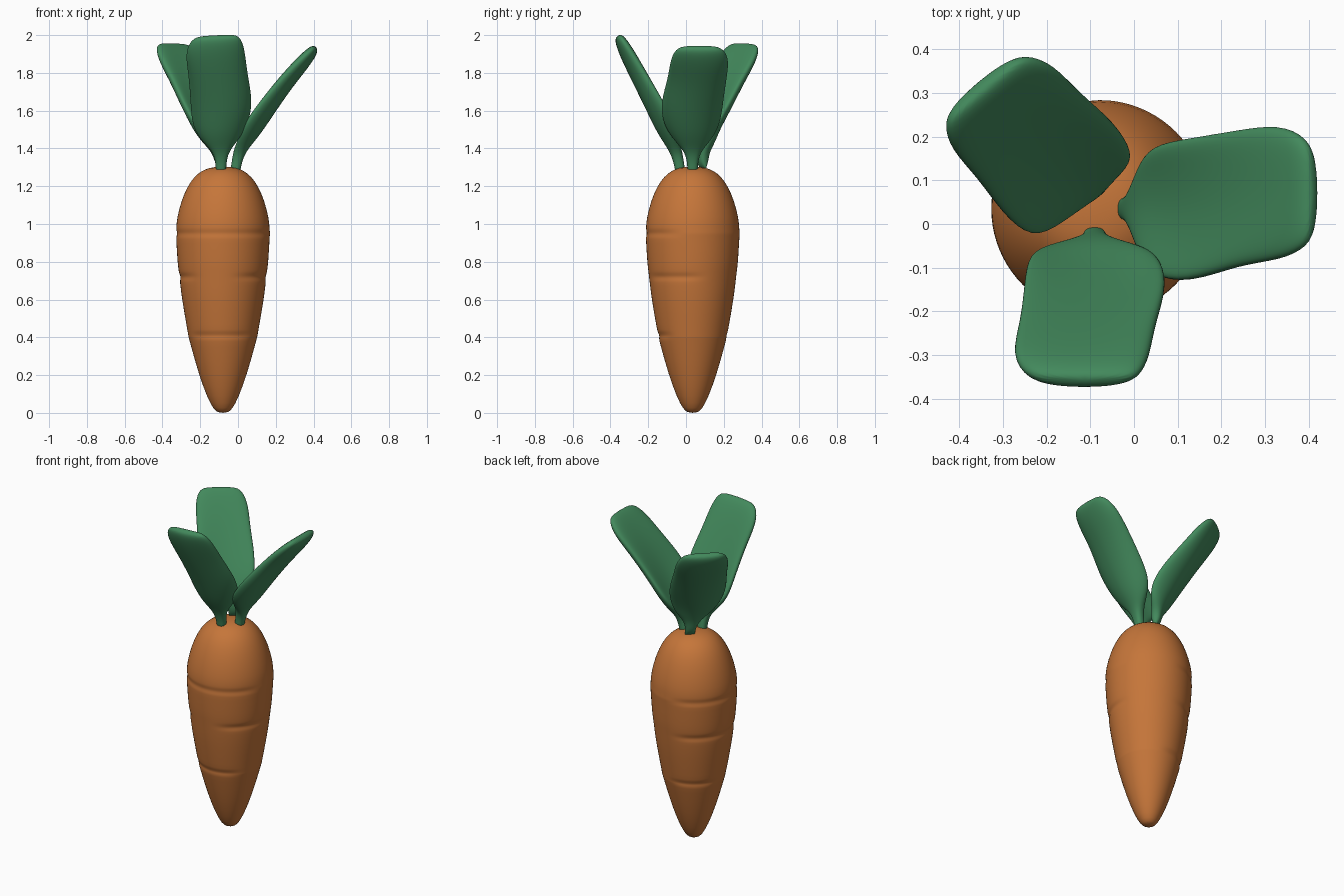
import bpy, bmesh, math
from mathutils import Vector


def material(name, rgb):
    m = bpy.data.materials.new(name)
    m.diffuse_color = (*rgb, 1)
    return m


ORANGE = material("carrot orange", (0.56, 0.18, 0.042))
GREEN = material("leaf green", (0.055, 0.25, 0.107))


def loft(name, rings, mat, levels):
    """Skin a list of equal-length point rings, cap the ends and smooth."""
    bm = bmesh.new()
    loops = [[bm.verts.new(p) for p in ring] for ring in rings]
    n = len(loops[0])
    for a, b in zip(loops, loops[1:]):
        for i in range(n):
            j = (i + 1) % n
            bm.faces.new((a[i], a[j], b[j], b[i]))
    bm.faces.new(loops[0][::-1])
    bm.faces.new(loops[-1])
    bmesh.ops.recalc_face_normals(bm, faces=bm.faces)
    for f in bm.faces:
        f.smooth = True
    me = bpy.data.meshes.new(name)
    bm.to_mesh(me)
    bm.free()
    me.materials.append(mat)
    ob = bpy.data.objects.new(name, me)
    bpy.context.collection.objects.link(ob)
    if levels:
        mod = ob.modifiers.new("smooth", 'SUBSURF')
        mod.levels = mod.render_levels = levels
    return ob


# Root: lathed profile (z, radius) with shallow partial grooves
PROFILE = [(0.0, 0.025), (0.02, 0.05), (0.08, 0.082), (0.2, 0.127), (0.4, 0.182),
           (0.6, 0.217), (0.8, 0.241), (0.95, 0.25), (1.03, 0.244), (1.12, 0.222),
           (1.2, 0.188), (1.25, 0.152), (1.28, 0.115), (1.297, 0.075), (1.304, 0.025)]
# height, centre angle and half arc of each groove (degrees)
GROOVES = [(0.95, 220, 130), (0.72, 165, 72), (0.72, 330, 48),
           (0.41, 265, 62), (0.41, 125, 50)]


def radius(z):
    for (z0, r0), (z1, r1) in zip(PROFILE, PROFILE[1:]):
        if z <= z1:
            return r0 + (r1 - r0) * (z - z0) / (z1 - z0)
    return PROFILE[-1][1]


def dent(z, deg):
    d = 0
    for gz, ga, half in GROOVES:
        off = abs((deg - ga + 180) % 360 - 180)
        fade = max(0, min(1, (half - off) / 25))
        d += 0.007 * fade * math.exp(-((z - gz) / 0.016) ** 2)
    return d


heights = {p[0] for p in PROFILE}
for g in GROOVES:
    heights |= {round(g[0] + k * 0.012, 3) for k in range(-3, 4)}
SEG = 40
rings = []
for z in sorted(heights):
    ring = []
    for i in range(SEG):
        a = 2 * math.pi * i / SEG
        r = radius(z) - dent(z, math.degrees(a))
        ring.append((-0.08 + r * math.cos(a), 0.035 + r * math.sin(a), z))
    rings.append(ring)
loft("carrot_root", rings, ORANGE, 1)


# Leaves: flattened sections, cupped near the stalk, swept along a leaning centreline
CUP = [0, 0, 0.5, 2.2, 2.6, 1.9, 1.2, 0.8, 0.5, 0.5]
WAVE = [0, 0, 0, 0, 0.004, 0.006, -0.006, 0.004, 0, 0]


def leaf(name, sections, across):
    across = Vector(across).normalized()
    pts = [Vector(s[:3]) for s in sections]
    rings = []
    for k, (p, s) in enumerate(zip(pts, sections)):
        w, t = s[3], s[4]
        along = (pts[min(k + 1, len(pts) - 1)] - pts[max(k - 1, 0)]).normalized()
        up = across.cross(along).normalized()
        if up.z < 0:
            up = -up
        ring = []
        for i in range(16):
            a = 2 * math.pi * i / 16
            c, sn = math.cos(a), math.sin(a)
            u = math.copysign(abs(c) ** 0.75, c)
            v = math.copysign(abs(sn) ** 0.85, sn)
            cup = CUP[k] * w * w * (u * u - 0.4)
            ring.append(p + across * ((w + WAVE[k]) * u) + up * (t * v + cup))
        rings.append(ring)
    return loft(name, rings, GREEN, 2)


leaf("leaf_right", [
    (-0.015, 0.035, 1.27, 0.028, 0.028), (-0.01, 0.035, 1.31, 0.028, 0.026),
    (0.005, 0.035, 1.38, 0.038, 0.032), (0.03, 0.035, 1.44, 0.10, 0.04),
    (0.07, 0.03, 1.51, 0.15, 0.042), (0.15, 0.03, 1.625, 0.163, 0.042),
    (0.25, 0.06, 1.76, 0.163, 0.042), (0.34, 0.073, 1.86, 0.155, 0.04),
    (0.395, 0.072, 1.92, 0.13, 0.03), (0.412, 0.07, 1.938, 0.085, 0.012)],
    (0, 1, 0.0))

leaf("leaf_front", [
    (-0.09, -0.03, 1.27, 0.028, 0.028), (-0.09, -0.035, 1.31, 0.028, 0.026),
    (-0.09, -0.05, 1.38, 0.038, 0.032), (-0.093, -0.07, 1.44, 0.10, 0.04),
    (-0.093, -0.10, 1.51, 0.148, 0.042), (-0.085, -0.16, 1.63, 0.162, 0.042),
    (-0.105, -0.24, 1.78, 0.163, 0.042), (-0.122, -0.308, 1.905, 0.158, 0.04),
    (-0.117, -0.348, 1.978, 0.135, 0.03), (-0.112, -0.36, 1.997, 0.09, 0.012)],
    (1, 0, 0.05))

leaf("leaf_back", [
    (-0.09, 0.09, 1.27, 0.028, 0.028), (-0.09, 0.088, 1.31, 0.028, 0.026),
    (-0.098, 0.086, 1.38, 0.038, 0.032), (-0.115, 0.083, 1.44, 0.11, 0.04),
    (-0.14, 0.09, 1.51, 0.152, 0.042), (-0.187, 0.145, 1.625, 0.163, 0.042),
    (-0.252, 0.215, 1.76, 0.16, 0.042), (-0.305, 0.272, 1.865, 0.152, 0.04),
    (-0.34, 0.308, 1.935, 0.128, 0.03), (-0.348, 0.316, 1.953, 0.085, 0.012)],
    (0.77, 0.64, -0.03))
